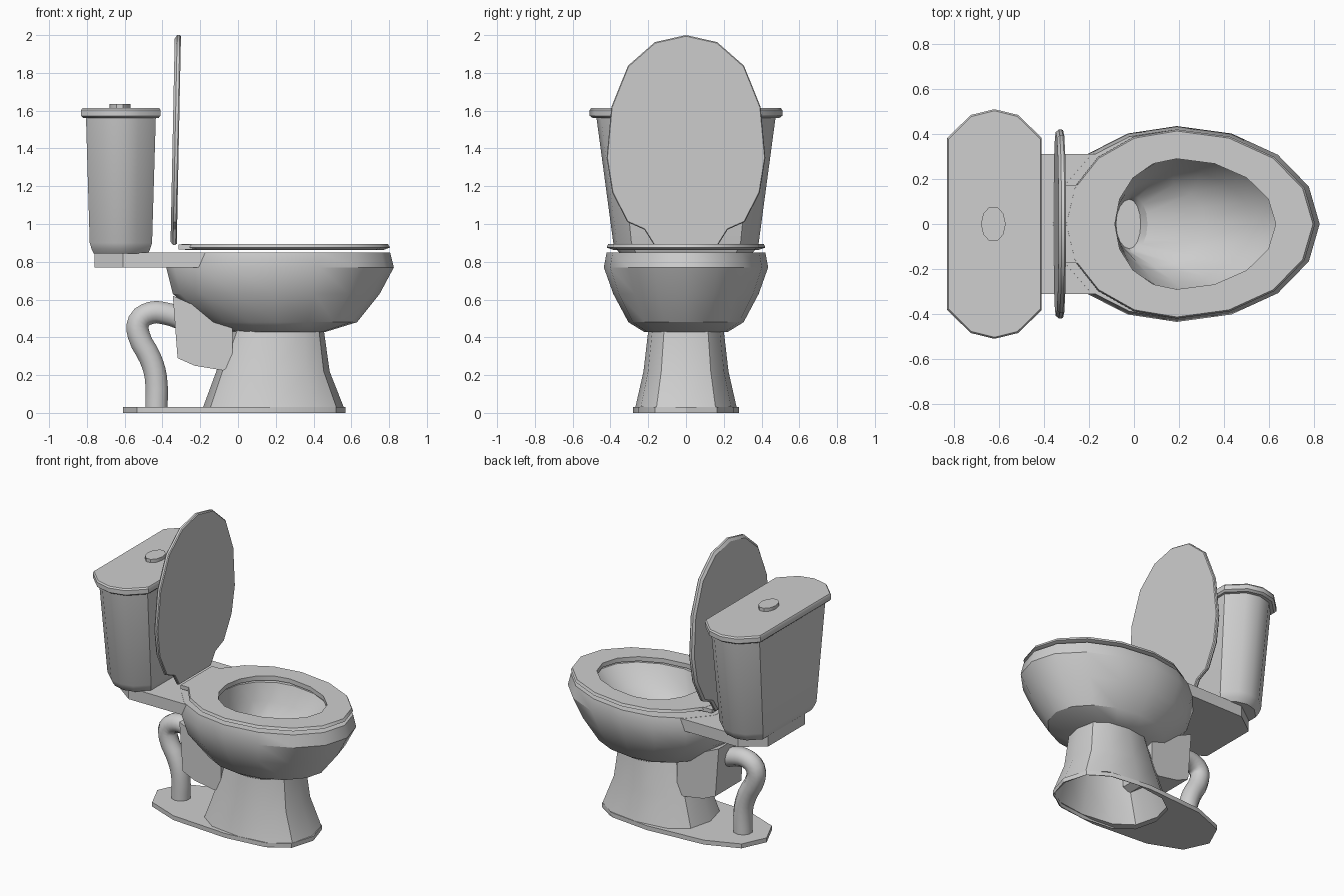
import bpy
import bmesh
from math import cos, sin, pi, radians, copysign

cube = bpy.data.objects.get("Cube")
if cube:
    bpy.data.objects.remove(cube, do_unlink=True)

GREY = (0.62, 0.62, 0.62, 1)
ceramic = bpy.data.materials.new("grey_ceramic")
ceramic.use_nodes = True
ceramic.diffuse_color = GREY
ceramic.node_tree.nodes["Principled BSDF"].inputs["Base Color"].default_value = GREY


def finish(name, mesh, angle=32):
    mesh.materials.clear()
    mesh.materials.append(ceramic)
    mesh.shade_smooth()
    mesh.set_sharp_from_angle(angle=radians(angle))
    obj = bpy.data.objects.new(name, mesh)
    bpy.context.collection.objects.link(obj)
    return obj


def loft(name, rings, caps=True, closed=False, angle=32):
    """Skin a list of equally long rings of points."""
    bm = bmesh.new()
    loops = [[bm.verts.new(p) for p in ring] for ring in rings]
    pairs = list(zip(loops, loops[1:]))
    if closed:
        pairs.append((loops[-1], loops[0]))
    n = len(loops[0])
    for a, b in pairs:
        for i in range(n):
            j = (i + 1) % n
            bm.faces.new((a[i], a[j], b[j], b[i]))
    if caps and not closed:
        bm.faces.new(loops[0])
        bm.faces.new(loops[-1])
    bmesh.ops.recalc_face_normals(bm, faces=bm.faces)
    mesh = bpy.data.meshes.new(name)
    bm.to_mesh(mesh)
    bm.free()
    return finish(name, mesh, angle)


def egg(cx, front, back, w, z, n=16, p=1.0):
    """Oval reaching from x=back to x=front, widest (half width w) at cx."""
    ring = []
    for i in range(n):
        c, s = cos(2 * pi * i / n), sin(2 * pi * i / n)
        c = copysign(abs(c) ** p, c) if abs(c) > 1e-6 else 0
        s = copysign(abs(s) ** p, s) if abs(s) > 1e-6 else 0
        reach = front - cx if c > 0 else cx - back
        ring.append((cx + reach * c, w * s, z))
    return ring


def tank_ring(hx, hy, z):
    """Rectangle with blunt, faceted ends."""
    half = [(1, 0.75), (0.5, 0.95), (0, 1), (-0.5, 0.95), (-1, 0.75)]
    pts = half + [(-x, -y) for x, y in half]
    return [(-0.62 + hx * x, hy * y, z) for x, y in pts]


def slab(name, outline, z0, z1):
    loft(name, [[(x, y, z) for x, y in outline] for z in (z0, z1)])


# Bowl: drain, inner basin, rim and outer shell in one skin
loft("bowl", [
    egg(-0.02, 0.03, -0.08, 0.11, 0.50),
    egg(-0.01, 0.06, -0.085, 0.125, 0.54),
    egg(0.09, 0.32, -0.09, 0.19, 0.63),
    egg(0.17, 0.52, -0.095, 0.25, 0.73),
    egg(0.22, 0.64, -0.10, 0.295, 0.85),
    egg(0.19, 0.805, -0.36, 0.42, 0.85),
    egg(0.19, 0.825, -0.38, 0.435, 0.77),
    egg(0.19, 0.75, -0.345, 0.385, 0.63),
    egg(0.21, 0.63, -0.18, 0.305, 0.48),
    egg(0.22, 0.46, -0.02, 0.22, 0.428),
])

# Hollow pedestal flowing out of the floor plate
P = dict(n=12, p=0.78)
loft("pedestal_and_floor_plate", [
    egg(0.19, 0.56, -0.18, 0.268, 0, **P),
    egg(0.10, 0.57, -0.61, 0.28, 0, **P),
    egg(0.10, 0.57, -0.61, 0.28, 0.03, **P),
    egg(0.19, 0.56, -0.185, 0.268, 0.03, **P),
    egg(0.19, 0.485, -0.115, 0.225, 0.22, **P),
    egg(0.21, 0.455, -0.03, 0.20, 0.435, **P),
], caps=False)

# Ledge carrying the tank
ledge_half = [(-0.15, 0.31), (-0.61, 0.31), (-0.76, 0.2)]
slab("tank_ledge", ledge_half + [(x, -y) for x, y in reversed(ledge_half)],
     0.77, 0.849)

# Trap block behind the pedestal
trap = [(-0.345, 0.62), (-0.32, 0.29), (-0.23, 0.25),
        (-0.08, 0.225), (-0.03, 0.25), (-0.03, 0.48)]
loft("trap_block", [[(x, y, z) for x, z in trap] for y in (-0.14, 0.14)])

# Seat ring with a softened lower edge
loft("seat", [
    egg(0.19, 0.63, -0.085, 0.29, 0.863),
    egg(0.19, 0.77, -0.28, 0.385, 0.863),
    egg(0.19, 0.805, -0.305, 0.42, 0.875),
    egg(0.19, 0.795, -0.30, 0.413, 0.893),
    egg(0.19, 0.63, -0.085, 0.29, 0.893),
], closed=True)
slab("seat_hinge_tab",
     [(-0.2, 0.2), (-0.265, 0.17), (-0.315, 0.17),
      (-0.315, -0.17), (-0.265, -0.17), (-0.2, -0.2)], 0.866, 0.892)

# Raised seat cover, leaning slightly
cover_half = [(0.165, 1.963), (0.307, 1.838), (0.395, 1.62), (0.42, 1.35),
              (0.39, 1.165), (0.31, 1.01), (0.22, 0.97), (0.17, 0.89)]
cover = [(0, 2.0)] + cover_half + [(-y, z) for y, z in reversed(cover_half)]


def cover_ring(offset, scale):
    return [(-0.322 + 0.02 * (z - 1) - offset, y * scale,
             1.4 + (z - 1.4) * scale) for y, z in cover]


loft("seat_cover", [cover_ring(0, 0.99), cover_ring(0.006, 1),
                    cover_ring(0.02, 1), cover_ring(0.033, 0.97)])

# Tank, tank lid and flush button
loft("tank", [
    tank_ring(0.145, 0.35, 0.845),
    tank_ring(0.155, 0.37, 0.868),
    tank_ring(0.165, 0.385, 0.9),
    tank_ring(0.185, 0.475, 1.57),
], angle=40)
loft("tank_lid", [
    tank_ring(0.2, 0.495, 1.562),
    tank_ring(0.21, 0.51, 1.573),
    tank_ring(0.21, 0.51, 1.603),
    tank_ring(0.204, 0.503, 1.613),
])
loft("flush_button", [egg(-0.625, -0.57, -0.68, 0.08, z, n=10)
                      for z in (1.605, 1.636)])

# Waste pipe bending from the trap down to the floor
path = [(-0.3, 0.5), (-0.38, 0.525), (-0.46, 0.53), (-0.525, 0.485),
        (-0.525, 0.41), (-0.465, 0.29), (-0.435, 0.19), (-0.432, 0.005)]
curve = bpy.data.curves.new("waste_pipe", "CURVE")
curve.dimensions = "3D"
curve.bevel_depth = 0.062
curve.bevel_resolution = 3
curve.resolution_u = 3
curve.use_fill_caps = True
spline = curve.splines.new("BEZIER")
spline.bezier_points.add(len(path) - 1)
for point, (x, z) in zip(spline.bezier_points, path):
    point.co = (x, 0, z)
    point.handle_left_type = point.handle_right_type = "AUTO"
helper = bpy.data.objects.new("pipe_path", curve)
bpy.context.collection.objects.link(helper)
bpy.context.view_layer.update()
evaluated = helper.evaluated_get(bpy.context.evaluated_depsgraph_get())
pipe_mesh = bpy.data.meshes.new_from_object(evaluated)
bpy.data.objects.remove(helper, do_unlink=True)
finish("waste_pipe", pipe_mesh, 50)
